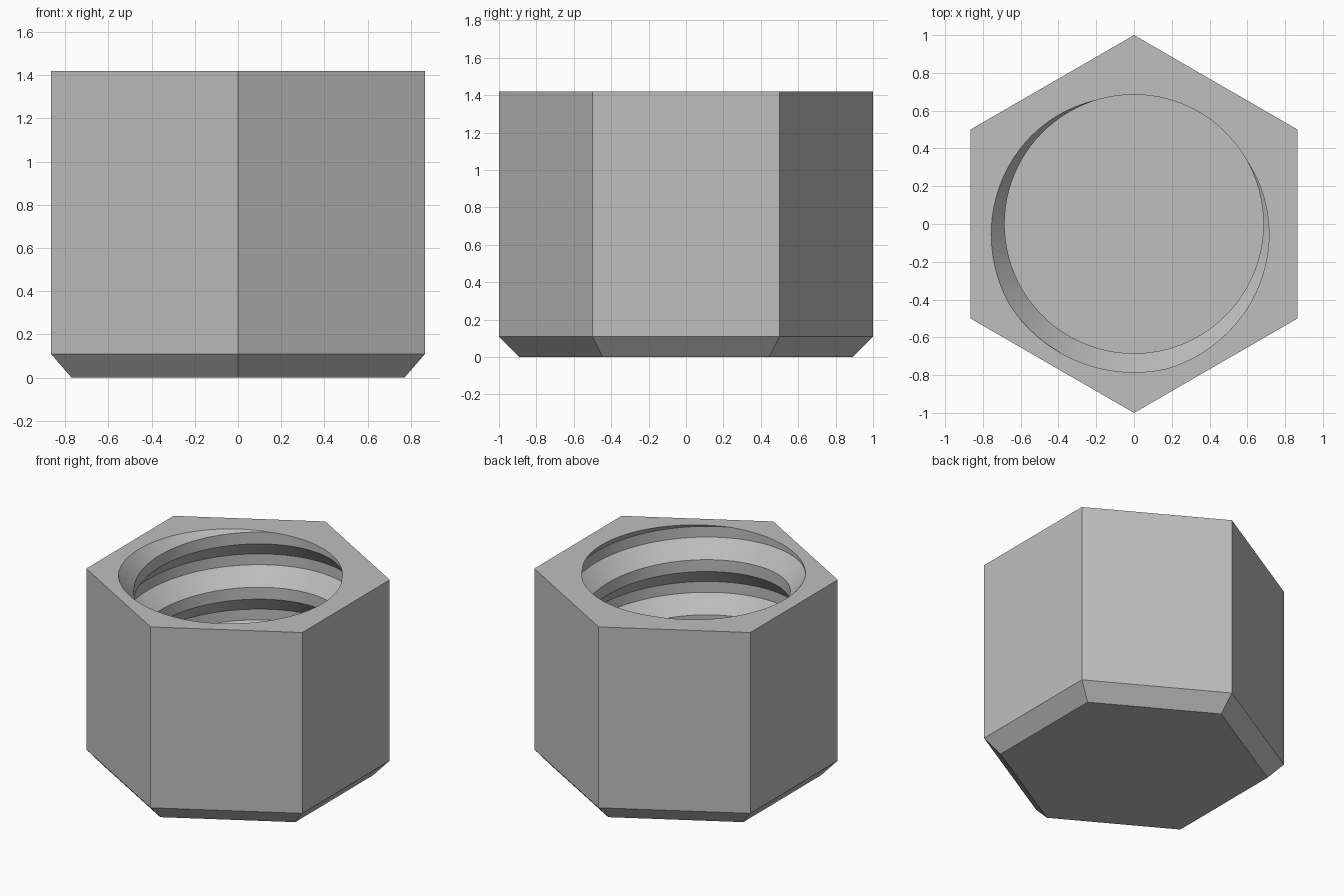
import bpy, bmesh
from math import cos, sin, pi, radians
from mathutils import Vector

cube = bpy.data.objects.get("Cube")
if cube:
    bpy.data.objects.remove(cube)

HEIGHT, FLOOR, CHAMFER = 1.42, 0.12, 0.11
PITCH, MINOR, MAJOR = 0.40, 0.685, 0.785
STEPS, TURNS = 96, 8
START = radians(68)          # direction where a thread crest meets the rim

bm = bmesh.new()

# Thread: one crest-flank-root-flank profile swept down a helix
profile = [(0.043, MINOR), (-0.043, MINOR), (-0.161, MAJOR),
           (-0.239, MAJOR), (0.043 - PITCH, MINOR)]
previous = None
for i in range(STEPS * TURNS + 1):
    a = START + 2 * pi * i / STEPS
    drop = HEIGHT + 2 * PITCH - PITCH * i / STEPS
    row = [bm.verts.new((r * cos(a), r * sin(a), drop + dz)) for dz, r in profile]
    if previous:
        for j in range(len(profile) - 1):
            bm.faces.new((previous[j], previous[j + 1], row[j + 1], row[j]))
    previous = row
bmesh.ops.remove_doubles(bm, verts=bm.verts[:], dist=0.0001)

# Trim the thread at the rim and at the floor of the bore
for level, up in ((HEIGHT, 1), (FLOOR, -1)):
    bmesh.ops.bisect_plane(bm, geom=bm.verts[:] + bm.edges[:] + bm.faces[:], dist=0.00001,
                           plane_co=(0, 0, level), plane_no=(0, 0, up), clear_outer=True)

# Hexagonal outside with a chamfered closed bottom
rings = []
for r, z in ((1, HEIGHT), (1, CHAMFER), (0.89, 0)):
    rings.append([bm.verts.new((r * cos(pi / 2 + k * pi / 3), r * sin(pi / 2 + k * pi / 3), z))
                  for k in range(6)])
for upper, lower in zip(rings, rings[1:]):
    for k in range(6):
        n = (k + 1) % 6
        bm.faces.new((upper[k], lower[k], lower[n], upper[n]))
bm.faces.new(rings[-1])

# Flat rim around the opening, and the bore floor
for level in (HEIGHT, FLOOR):
    border = [e for e in bm.edges if e.is_boundary
              and all(abs(v.co.z - level) < 0.0005 for v in e.verts)]
    bmesh.ops.triangle_fill(bm, edges=border, use_beauty=True, normal=Vector((0, 0, 1)))
bmesh.ops.recalc_face_normals(bm, faces=bm.faces[:])

mesh = bpy.data.meshes.new("threaded_hex_cap")
bm.to_mesh(mesh)
bm.free()
cap = bpy.data.objects.new("threaded_hex_cap", mesh)
bpy.context.collection.objects.link(cap)

# Plain grey metal
grey = bpy.data.materials.new("grey_metal")
grey.use_nodes = True
colour = (0.52, 0.52, 0.52, 1)
grey.diffuse_color = colour
grey.node_tree.nodes["Principled BSDF"].inputs["Base Color"].default_value = colour
mesh.materials.append(grey)

bpy.ops.object.select_all(action='DESELECT')
cap.select_set(True)
bpy.context.view_layer.objects.active = cap
bpy.ops.object.shade_smooth_by_angle(angle=radians(25))
